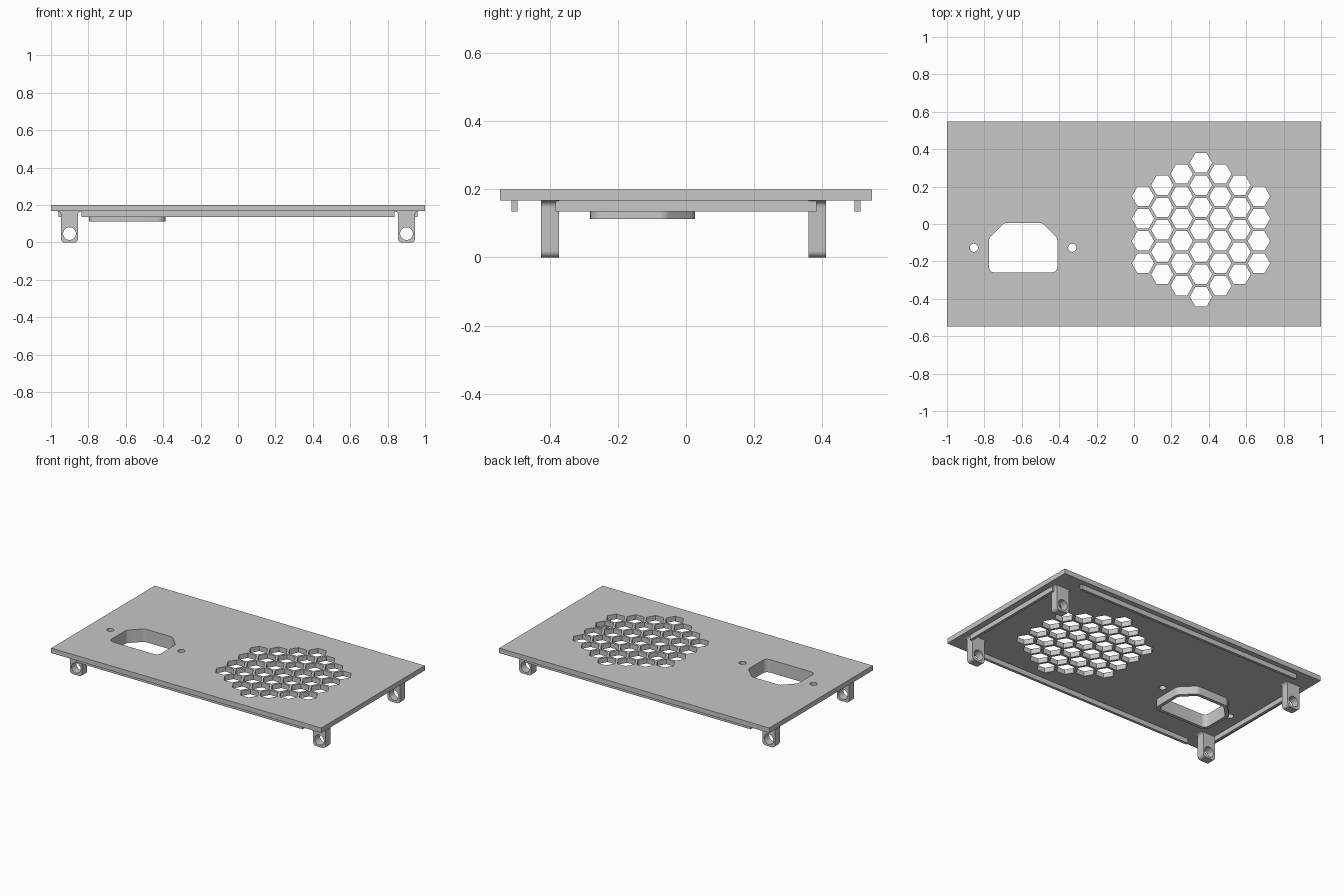
import bpy
import math
from mathutils import Vector, Matrix

cube = bpy.data.objects.get("Cube")
if cube:
    bpy.data.objects.remove(cube, do_unlink=True)

# One grey plastic for every part
GREY = (0.57, 0.57, 0.57, 1)
grey = bpy.data.materials.new("grey plastic")
grey.use_nodes = True
grey.diffuse_color = GREY
grey.node_tree.nodes["Principled BSDF"].inputs["Base Color"].default_value = GREY

TOP, UNDER, RAIL_Z, COLLAR_Z = 0.2, 0.167, 0.135, 0.113


def rounded(corners, steps=6):
    """Outline with each (x, y, radius) corner replaced by an arc."""
    out = []
    for i, (x, y, r) in enumerate(corners):
        p = Vector((x, y))
        if r == 0:
            out.append(p)
            continue
        a = (Vector(corners[i - 1][:2]) - p).normalized()
        b = (Vector(corners[(i + 1) % len(corners)][:2]) - p).normalized()
        half = a.angle(b) / 2
        centre = p + (a + b).normalized() * r / math.sin(half)
        reach = r / math.tan(half)
        start = (p + a * reach - centre).normalized()
        end = (p + b * reach - centre).normalized()
        out += [centre + start.slerp(end, k / steps) * r for k in range(steps + 1)]
    return out


def ngon(x, y, r, sides):
    return [Vector((x + r * math.cos(math.tau * k / sides),
                    y + r * math.sin(math.tau * k / sides))) for k in range(sides)]


def rect(x0, x1, y0, y1):
    return [Vector(p) for p in ((x0, y0), (x1, y0), (x1, y1), (x0, y1))]


def extrude(name, outlines, low, high, matrix=Matrix()):
    """Solid from an outer outline and holes, extruded from low to high."""
    curve = bpy.data.curves.new(name, "CURVE")
    curve.dimensions = "2D"
    curve.fill_mode = "BOTH"
    curve.extrude = (high - low) / 2
    for pts in outlines:
        spline = curve.splines.new("POLY")
        spline.points.add(len(pts) - 1)
        for point, p in zip(spline.points, pts):
            point.co = (p.x, p.y, 0, 1)
        spline.use_cyclic_u = True
    obj = bpy.data.objects.new(name, curve)
    bpy.context.collection.objects.link(obj)
    bpy.ops.object.select_all(action="DESELECT")
    obj.select_set(True)
    bpy.context.view_layer.objects.active = obj
    bpy.ops.object.convert(target="MESH")
    obj = bpy.context.object
    obj.data.transform(matrix @ Matrix.Translation((0, 0, (low + high) / 2)))
    obj.data.materials.clear()
    obj.data.materials.append(grey)
    # Weld caps to walls and make the normals consistent
    bpy.ops.object.mode_set(mode="EDIT")
    bpy.ops.mesh.select_all(action="SELECT")
    bpy.ops.mesh.remove_doubles(threshold=0.0001)
    bpy.ops.mesh.normals_make_consistent(inside=False)
    bpy.ops.object.mode_set(mode="OBJECT")
    bpy.ops.object.shade_smooth_by_angle(angle=math.radians(30))


def socket_outline(grow, chamfer, r):
    """Socket opening with two chamfered rear corners."""
    x0, x1, y0, y1 = -0.775 - grow, -0.41 + grow, -0.26 - grow, 0.005 + grow
    return rounded([(x0, y0, r), (x1, y0, r), (x1, y1 - chamfer, r), (x1 - chamfer, y1, r),
                    (x0 + chamfer, y1, r), (x0, y1 - chamfer, r)])


# Plate with vent, socket opening and screw holes
socket = socket_outline(0, 0.08, 0.03)
holes = [socket] + [ngon(x, -0.127, 0.022, 24) for x in (-0.856, -0.33)]
PITCH = 0.1193
for col in range(-3, 4):
    count = 7 - abs(col)
    for row in range(count):
        holes.append(ngon(0.358 + col * PITCH * math.sqrt(3) / 2,
                          -0.031 + (row - (count - 1) / 2) * PITCH, 0.06, 6))
extrude("panel", [rect(-1, 1, -0.547, 0.547)] + holes, UNDER, TOP)

# Collar under the socket opening
extrude("socket_collar", [socket_outline(0.022, 0.089, 0.045), socket], COLLAR_Z, UNDER)

# Locating rails along the four edges
for side, word in ((-1, "front"), (1, "back")):
    y = side * 0.504
    extrude(word + "_rail", [rect(-0.838, 0.838, y - 0.009, y + 0.009)], RAIL_Z, UNDER)
for side, word in ((-1, "right"), (1, "left")):
    x = side * 0.951
    extrude(word + "_rail", [rect(x - 0.009, x + 0.009, -0.384, 0.384)], RAIL_Z, UNDER)

# Mounting lugs: flared at the root, rounded at the foot, bored front to back
W, FLARE = 0.0455, 0.02
lug = rounded([(-W - FLARE, UNDER, 0), (-W, UNDER, FLARE), (-W, 0, 0.02),
               (W, 0, 0.02), (W, UNDER, FLARE), (W + FLARE, UNDER, 0)])
bore = ngon(0, 0.047, 0.034, 32)
upright = Matrix.Rotation(math.pi / 2, 4, "X")
for sx, side in ((-1, "right"), (1, "left")):
    for y, end in ((-0.4, "front"), (0.386, "back")):
        extrude(f"{end}_{side}_lug", [lug, bore], -0.026, 0.026,
                Matrix.Translation((sx * 0.901, y, 0)) @ upright)
